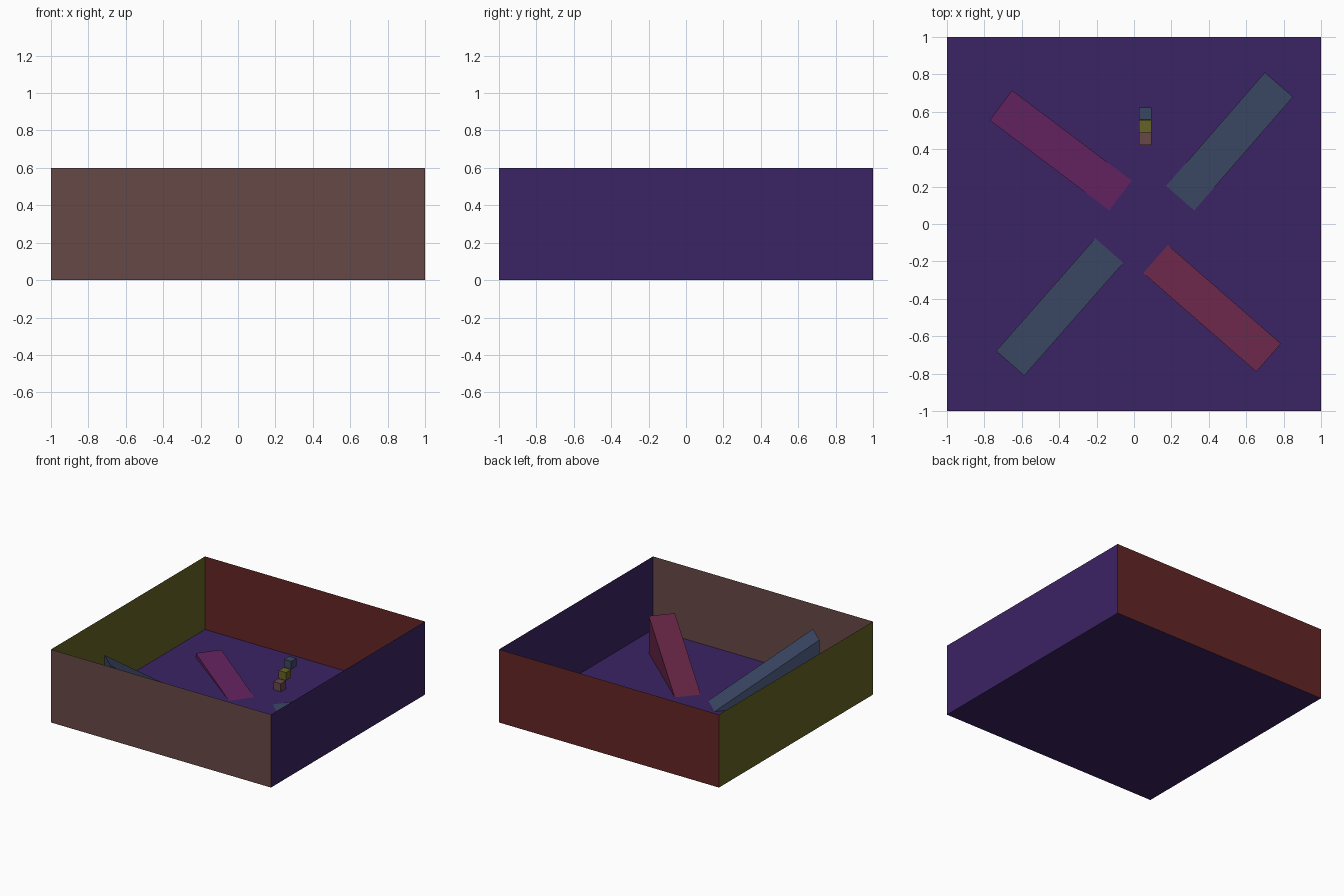
import bpy
import math
from mathutils import Vector

if "Cube" in bpy.data.objects:
    bpy.data.objects.remove(bpy.data.objects["Cube"])


def material(name, r, g, b):
    def lin(c):
        c /= 255
        return c / 12.92 if c <= 0.04045 else ((c + 0.055) / 1.055) ** 2.4
    m = bpy.data.materials.new(name)
    m.diffuse_color = (lin(r), lin(g), lin(b), 1)
    m.use_nodes = True
    m.node_tree.nodes["Principled BSDF"].inputs["Base Color"].default_value = m.diffuse_color
    return m


purple = material("purple", 59, 35, 100)
brown = material("dusty brown", 102, 72, 70)
red = material("dark red", 100, 37, 36)
olive = material("olive", 102, 98, 38)
slate = material("slate blue", 58, 71, 99)
magenta = material("magenta", 99, 35, 96)
crimson = material("crimson", 100, 36, 68)


def mesh_object(name, verts, faces, mat):
    me = bpy.data.meshes.new(name)
    me.from_pydata([tuple(v) for v in verts], [], faces)
    me.materials.append(mat)
    ob = bpy.data.objects.new(name, me)
    bpy.context.collection.objects.link(ob)
    return ob


# Arena floor: a single sheet
mesh_object("floor", [(-1, -1, 0), (1, -1, 0), (1, 1, 0), (-1, 1, 0)],
            [(0, 1, 2, 3)], purple)

# Four paper-thin walls, turned around the centre
H = 0.6
for i, (name, mat) in enumerate([("front_wall", brown), ("right_wall", purple),
                                 ("back_wall", red), ("left_wall", olive)]):
    wall = mesh_object(name, [(-1, -1, 0), (1, -1, 0), (1, -1, H), (-1, -1, H)],
                       [(0, 1, 2, 3)], mat)
    wall.rotation_euler.z = i * math.pi / 2


# Wedge ramps rising from the middle towards the corners
def ramp(name, low, high, height, mat, width=0.2):
    lo, hi = Vector((*low, 0.001)), Vector((*high, 0.001))
    d = (hi - lo).normalized()
    side = Vector((-d.y, d.x, 0)) * width / 2
    up = Vector((0, 0, height))
    verts = [lo - side, hi - side, hi - side + up,
             lo + side, hi + side, hi + side + up]
    faces = [(0, 1, 2), (3, 5, 4), (0, 3, 4, 1), (1, 4, 5, 2), (0, 2, 5, 3)]
    mesh_object(name, verts, faces, mat)


ramp("back_left_ramp", (-0.072, 0.152), (-0.712, 0.635), 0.035, magenta)
ramp("front_right_ramp", (0.115, -0.187), (0.72, -0.715), 0.305, crimson)
ramp("front_left_ramp", (-0.132, -0.142), (-0.662, -0.745), 0.5, slate)
ramp("back_right_ramp", (0.247, 0.138), (0.775, 0.745), 0.035, slate)

# Three small cubes climbing like steps
S = 0.066
for i, (name, mat) in enumerate([("low_cube", brown), ("middle_cube", olive),
                                 ("high_cube", slate)]):
    bpy.ops.mesh.primitive_cube_add(
        size=S, location=(0.06, 0.455 + i * 0.068, 0.034 + i * 0.066))
    cube = bpy.context.object
    cube.name = name
    cube.data.materials.append(mat)
